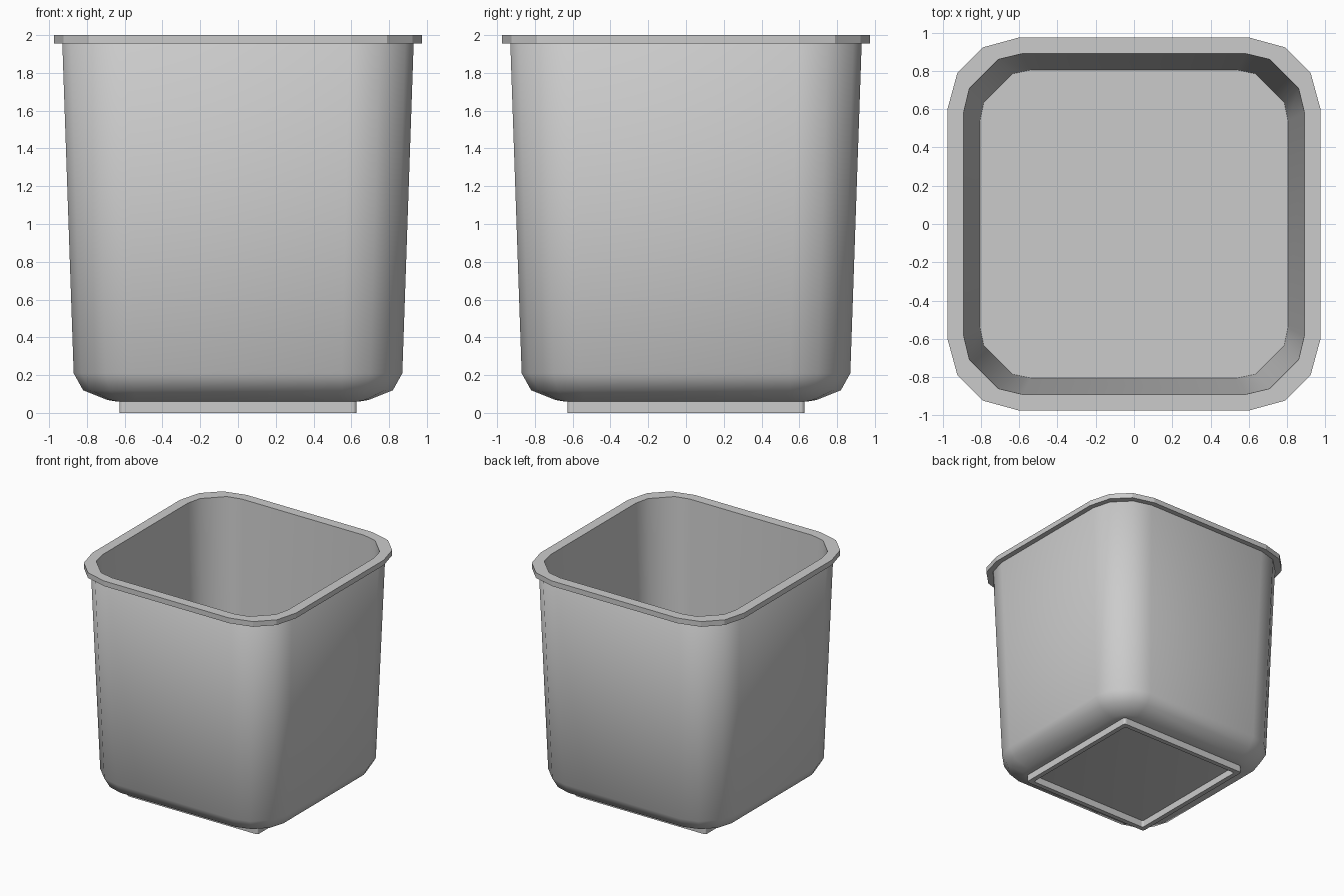
import bpy
import bmesh
import math

cube = bpy.data.objects.get("Cube")
if cube:
    bpy.data.objects.remove(cube, do_unlink=True)

# Single plain material
grey = bpy.data.materials.new("light_grey_plastic")
grey.use_nodes = True
colour = (0.6, 0.6, 0.6, 1.0)
grey.diffuse_color = colour
grey.node_tree.nodes["Principled BSDF"].inputs["Base Color"].default_value = colour


def ring(bm, z, half, straight, near, far):
    """Rounded square: half width, end of straight side, and corner point (near, far)."""
    quarter = [(half, straight), (far, near), (near, far), (straight, half)]
    verts = []
    for _ in range(4):
        verts += [bm.verts.new((x, y, z)) for x, y in quarter]
        quarter = [(-y, x) for x, y in quarter]
    return verts


def loft(name, sections, capped=False, smooth_angle=None):
    """Skin the sections in order, from the inside over the top to the outside."""
    bm = bmesh.new()
    rings = [ring(bm, *s) for s in sections]
    for a, b in zip(rings, rings[1:]):
        for i in range(len(a)):
            j = (i + 1) % len(a)
            bm.faces.new((a[i], b[i], b[j], a[j]))
    if capped:
        bm.faces.new(rings[0])
        bm.faces.new(rings[-1][::-1])
    mesh = bpy.data.meshes.new(name)
    bm.to_mesh(mesh)
    bm.free()
    mesh.materials.append(grey)
    obj = bpy.data.objects.new(name, mesh)
    bpy.context.collection.objects.link(obj)
    if smooth_angle:
        bpy.ops.object.select_all(action="DESELECT")
        obj.select_set(True)
        bpy.context.view_layer.objects.active = obj
        bpy.ops.object.shade_smooth_by_angle(angle=math.radians(smooth_angle))
    return obj


# Hollow tapered body with a rounded lower edge
inner_lip = (2.0, 0.89, 0.585, 0.71, 0.86)
outer_lip = (1.955, 0.93, 0.59, 0.75, 0.885)
loft("pot_body", [
    (0.12, 0.805, 0.54, 0.635, 0.785),
    inner_lip,
    outer_lip,
    (0.21, 0.87, 0.55, 0.70, 0.83),
    (0.12, 0.82, 0.55, 0.68, 0.78),
    (0.068, 0.69, 0.54, 0.62, 0.67),
    (0.06, 0.64, 0.56, 0.62, 0.633),
], capped=True, smooth_angle=42)

# Overhanging faceted rim
loft("pot_rim", [
    inner_lip,
    (2.0, 0.975, 0.60, 0.79, 0.923),
    (1.955, 0.975, 0.60, 0.79, 0.923),
    outer_lip,
])

# Square foot ring around the recessed underside
foot_outer = (0.627, 0.605, 0.617, 0.624)
foot_inner = (0.585, 0.57, 0.577, 0.582)
loft("foot_ring", [
    (0.065, *foot_outer),
    (0.0, *foot_outer),
    (0.0, *foot_inner),
    (0.065, *foot_inner),
])
